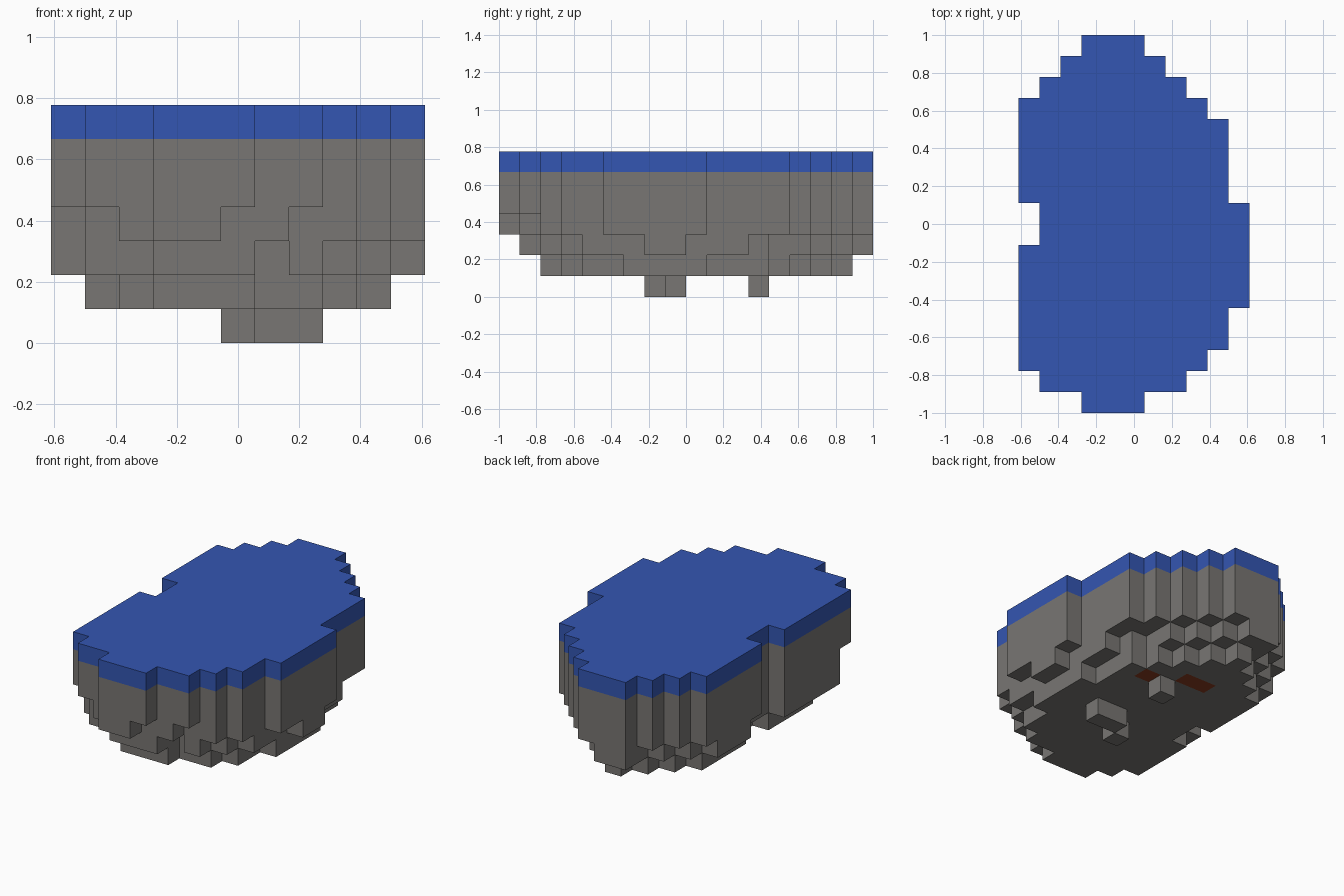
import bpy
import bmesh
import math
from mathutils import Vector

default_cube = bpy.data.objects.get("Cube")
if default_cube:
    bpy.data.objects.remove(default_cube, do_unlink=True)

COLS, ROWS, TOP = 11, 18, 7
UNIT = 2 / ROWS


def make_material(name, rgb):
    mat = bpy.data.materials.new(name)
    mat.use_nodes = True
    mat.diffuse_color = (*rgb, 1)
    mat.node_tree.nodes["Principled BSDF"].inputs["Base Color"].default_value = (*rgb, 1)
    return mat


blue = make_material("water_blue", (0.034, 0.093, 0.445))
grey = make_material("stone_grey", (0.19, 0.182, 0.172))
brown = make_material("ember_brown", (0.25, 0.045, 0.014))

# Outline of each level, front to back: (first column, end column) per row
rim = [(3, 6), (1, 8), (0, 9), (0, 10), (0, 10), (0, 11), (0, 11), (0, 11), (1, 11),
       (1, 11), (0, 10), (0, 10), (0, 10), (0, 10), (0, 9), (1, 8), (2, 7), (3, 6)]
belly = [(3, 5), (2, 7), (1, 9)] + rim[3:]
lower = [(0, 0), (3, 6), (1, 8), (0, 9), (0, 10), (0, 10), (0, 10), (0, 11), (1, 11),
         (1, 10), (1, 10), (0, 10), (0, 9), (0, 8), (1, 8), (2, 7), (3, 6), (3, 5)]
keel = [(0, 0), (0, 0), (3, 6), (2, 8), (1, 9), (1, 9), (1, 10), (1, 10), (2, 10),
        (2, 10), (1, 9), (1, 9), (1, 9), (1, 8), (2, 7), (3, 6), (4, 5), (0, 0)]


def fill(outline, level):
    return {(col, row, level) for row, (start, end) in enumerate(outline)
            for col in range(start, end)}


# Blocks that make up each part
slab = fill(rim, TOP - 1)
body = fill(rim, 5) | fill(rim, 4) | fill(belly, 3) | fill(lower, 2) | fill(keel, 1)
body.discard((6, 2, 2))
front_foot = {(5, 7, 0), (6, 8, 0), (7, 8, 0)}
rear_foot = {(6, 12, 0)}
solid = slab | body | front_foot | rear_foot

# Ember patches on the underside beside the feet
embers = {(4, 13), (5, 13), (7, 12), (6, 7)}


def build(name, cells, materials):
    """Make the outer skin of a group of blocks, joining flat neighbours."""
    bm = bmesh.new()
    centre = Vector((COLS / 2, ROWS / 2, 0))
    for cell in sorted(cells):
        for axis in range(3):
            for side in (0, 1):
                step = [0, 0, 0]
                step[axis] = 1 if side else -1
                if tuple(c + s for c, s in zip(cell, step)) in solid:
                    continue
                u, v = (axis + 1) % 3, (axis + 2) % 3
                corners = []
                for du, dv in ((0, 0), (1, 0), (1, 1), (0, 1)):
                    p = Vector(cell)
                    p[axis] += side
                    p[u] += du
                    p[v] += dv
                    corners.append(bm.verts.new((p - centre) * UNIT))
                face = bm.faces.new(corners if side else corners[::-1])
                downward = axis == 2 and not side
                if len(materials) > 1 and downward and cell[:2] in embers:
                    face.material_index = 1
    bmesh.ops.remove_doubles(bm, verts=bm.verts, dist=UNIT / 100)
    bmesh.ops.dissolve_limit(bm, angle_limit=math.radians(1), verts=bm.verts,
                             edges=bm.edges, delimit={'MATERIAL'})
    mesh = bpy.data.meshes.new(name)
    bm.to_mesh(mesh)
    bm.free()
    for mat in materials:
        mesh.materials.append(mat)
    obj = bpy.data.objects.new(name, mesh)
    bpy.context.collection.objects.link(obj)


build("water_slab", slab, [blue])
build("rock_body", body, [grey, brown])
build("front_foot", front_foot, [grey])
build("rear_foot", rear_foot, [grey])
